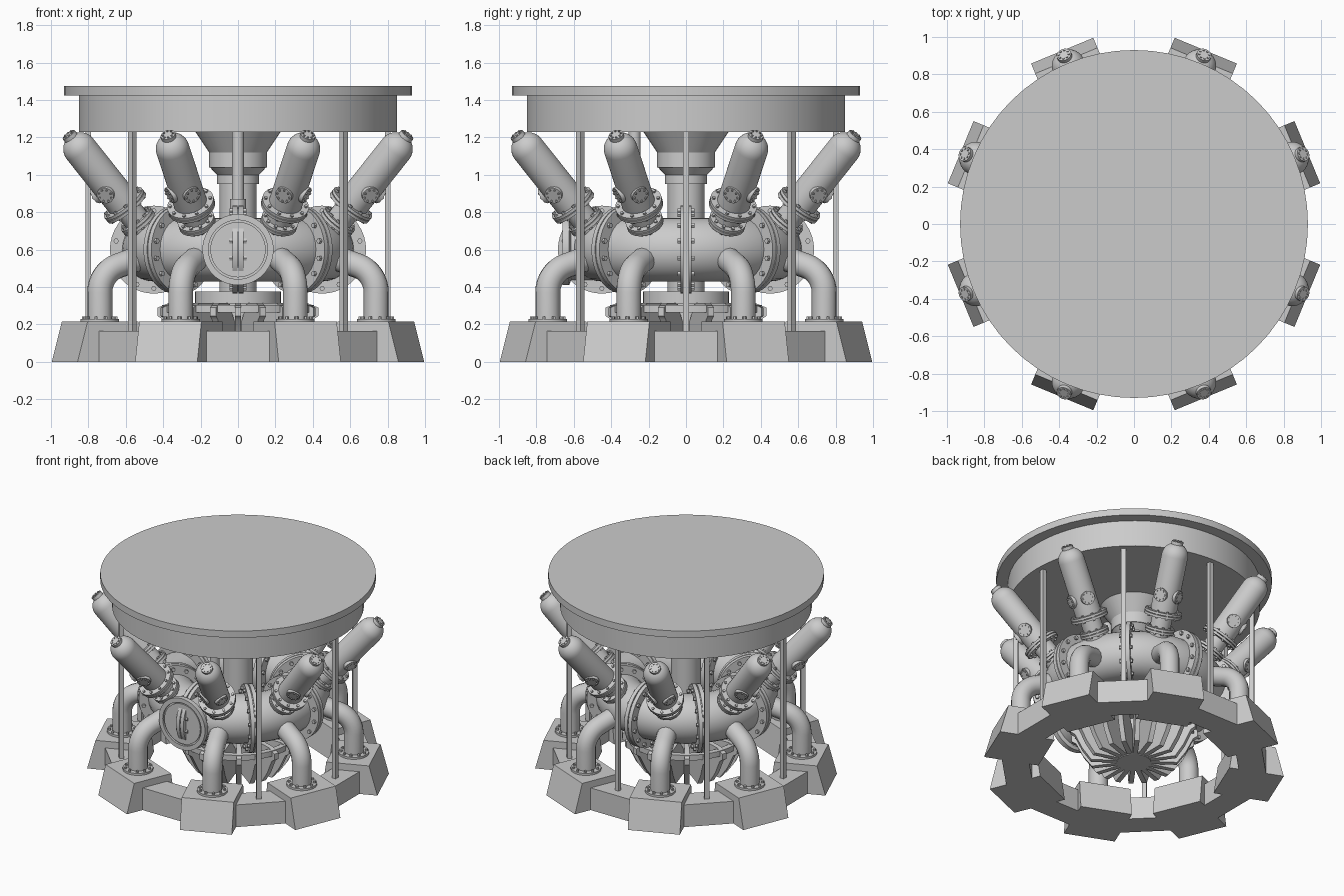
import bpy, bmesh
from math import sin, cos, pi, radians
from mathutils import Matrix, Vector

if "Cube" in bpy.data.objects:
    bpy.data.objects.remove(bpy.data.objects["Cube"])

# ---------- helpers ----------
def frame(p, d=(0, 0, 1)):
    """Matrix placing local z along d at point p."""
    return Matrix.Translation(Vector(p)) @ Vector(d).to_track_quat('Z', 'Y').to_matrix().to_4x4()

def lathe(bm, prof, M=Matrix(), n=32, closed=False):
    """Revolve (radius, height) points; open profiles get end caps."""
    rings = [[bm.verts.new(M @ Vector((r * cos(2 * pi * i / n), r * sin(2 * pi * i / n), z)))
              for i in range(n)] for r, z in prof]
    pairs = list(zip(rings, rings[1:]))
    if closed:
        pairs.append((rings[-1], rings[0]))
    for a, b in pairs:
        for i in range(n):
            j = (i + 1) % n
            bm.faces.new((a[i], a[j], b[j], b[i]))
    if not closed:
        bm.faces.new(rings[0][::-1])
        bm.faces.new(rings[-1])

def cyl(bm, r, z0, z1, M=Matrix(), n=32):
    lathe(bm, [(r, z0), (r, z1)], M, n)

def bolts(bm, R, z0, z1, M, count, r=0.012):
    for k in range(count):
        a = 2 * pi * (k + .5) / count
        cyl(bm, r, z0, z1, M @ Matrix.Translation((R * cos(a), R * sin(a), 0)), 6)

def prism(bm, pts, thick, M=Matrix()):
    """Extrude an x-z outline along y, centred."""
    f = [bm.verts.new(M @ Vector((x, -thick / 2, z))) for x, z in pts]
    b = [bm.verts.new(M @ Vector((x, thick / 2, z))) for x, z in pts]
    bm.faces.new(f)
    bm.faces.new(b[::-1])
    for i in range(len(pts)):
        j = (i + 1) % len(pts)
        bm.faces.new((f[j], f[i], b[i], b[j]))

def finish(bm, name, angles=(0,)):
    """Make linked copies at the given turns about z."""
    bmesh.ops.recalc_face_normals(bm, faces=bm.faces)
    for f in bm.faces:
        f.smooth = True
    for e in bm.edges:
        e.smooth = e.calc_face_angle(0) < radians(32)
    me = bpy.data.meshes.new(name)
    bm.to_mesh(me)
    bm.free()
    for a in angles:
        ob = bpy.data.objects.new(name, me)
        ob.rotation_euler.z = radians(a)
        bpy.context.collection.objects.link(ob)

CARD = [45 * k for k in range(8)]
HALF = [22.5 + 45 * k for k in range(8)]
R, Z = 0.45, 0.60          # ring pipe centre line

# ---------- top platform ----------
bm = bmesh.new()
lathe(bm, [(.85, 1.23), (.85, 1.425), (.93, 1.425), (.93, 1.475)], n=64)
finish(bm, "top_platform")

# ---------- central shaft with cone head ----------
bm = bmesh.new()
lathe(bm, [(.1, .06), (.1, .95), (.113, .95), (.113, 1.0), (.15, 1.04),
           (.155, 1.04), (.155, 1.12), (.235, 1.24)], n=40)
finish(bm, "central_shaft")

# ---------- ring pipe ----------
bm = bmesh.new()
lathe(bm, [(R + .17 * cos(2 * pi * k / 28), Z + .17 * sin(2 * pi * k / 28)) for k in range(28)],
      n=96, closed=True)
finish(bm, "ring_pipe")

# ---------- ring pipe flanges with bolts ----------
bm = bmesh.new()
M = frame((R, 0, Z), (0, 1, 0))
cyl(bm, .235, -.03, -.003, M, 40)
cyl(bm, .225, -.003, .003, M, 40)
cyl(bm, .235, .003, .03, M, 40)
bolts(bm, .207, -.045, .045, M, 14, .014)
finish(bm, "ring_flange", CARD)

# ---------- tilted pressure cylinders ----------
bm = bmesh.new()
d, down = Vector((.653, 0, .757)), Vector((.757, 0, -.653))
c = Vector((R, 0, Z))
M = frame(c, d)
cyl(bm, .07, .12, .33, M, 28)
lathe(bm, [(.09, .325)] + [(.09 * cos(a), .71 + .09 * sin(a))
      for a in [radians(10 * k) for k in range(9)]], M, 32)
for r, t in ((.10, .18), (.128, .295)):
    cyl(bm, r, t, t + .016, M, 32)
    cyl(bm, r, t + .02, t + .036, M, 32)
    bolts(bm, r - .017, t - .01, t + .046, M, 10, .01)
cyl(bm, .04, .77, .812, M, 24)
bolts(bm, .028, .80, .818, M, 8, .006)
for s in (-1, 1):
    n = (down * .74 + Vector((0, s * .67, 0))).normalized()
    P = frame(c + d * .445, n)
    cyl(bm, .047, .05, .1, P, 24)
    bolts(bm, .035, .09, .107, P, 8, .006)
finish(bm, "pressure_cylinder", HALF)

# ---------- elbow legs ----------
path = [(.80, .21)] + [(.65 + .15 * cos(radians(9 * k)), .37 + .15 * sin(radians(9 * k)))
                       for k in range(9)] + [(.50, .577)]
cu = bpy.data.curves.new("elbow_leg", 'CURVE')
cu.dimensions = '3D'
cu.bevel_depth, cu.bevel_resolution = .067, 5
sp = cu.splines.new('POLY')
sp.points.add(len(path) - 1)
for p, (x, z) in zip(sp.points, path):
    p.co = (x, 0, z, 1)
sp.use_smooth = True
for a in HALF:
    ob = bpy.data.objects.new("elbow_leg", cu)
    ob.rotation_euler.z = radians(a)
    bpy.context.collection.objects.link(ob)

bm = bmesh.new()
M = frame((.80, 0, .21))
cyl(bm, .103, 0, .02, M, 32)
bolts(bm, .086, .01, .032, M, 10, .01)
finish(bm, "leg_foot_flange", HALF)

# ---------- base blocks and links ----------
bm = bmesh.new()
prism(bm, [(.62, 0), (1.003, 0), (.945, .215), (.65, .215)], .36)
finish(bm, "base_block", HALF)
bm = bmesh.new()
prism(bm, [(.70, 0), (.88, 0), (.88, .165), (.70, .165)], .50)
finish(bm, "base_link", CARD)

# ---------- support posts (none in front of the hatch) ----------
bm = bmesh.new()
prism(bm, [(.785, .16), (.815, .16), (.815, 1.235), (.785, 1.235)], .032)
finish(bm, "support_post", [a for a in CARD if a != 270])

# ---------- front hatch ----------
bm = bmesh.new()
M = frame((0, 0, Z), (0, -1, 0))
lathe(bm, [(.165, .48), (.165, .615), (.19, .625), (.19, .66), (.158, .66), (.158, .645),
           (.148, .645), (.148, .655)], M, 48)
finish(bm, "front_hatch")

# ---------- vertical feed pipe ----------
bm = bmesh.new()
M = frame((0, -.275, 0))
lathe(bm, [(.032, .62), (.032, .82), (.043, .82), (.043, .87), (.032, .87), (.032, 1.24)], M, 20)
finish(bm, "feed_pipe")

# ---------- runner: collar, band, blades, hub ----------
bm = bmesh.new()
cyl(bm, .23, .31, .375, n=40)
cyl(bm, .115, .03, .32, n=32)
finish(bm, "runner_hub")
bm = bmesh.new()
lathe(bm, [(.365, .265), (.405, .265), (.405, .305), (.365, .305)], n=48, closed=True)
finish(bm, "runner_band")
bm = bmesh.new()
prism(bm, [(.10, .035), (.29, .035), (.35, .12), (.40, .225), (.43, .245), (.43, .29),
           (.37, .315), (.20, .315), (.10, .20)], .034)
finish(bm, "runner_blade", [18 * k for k in range(20)])
